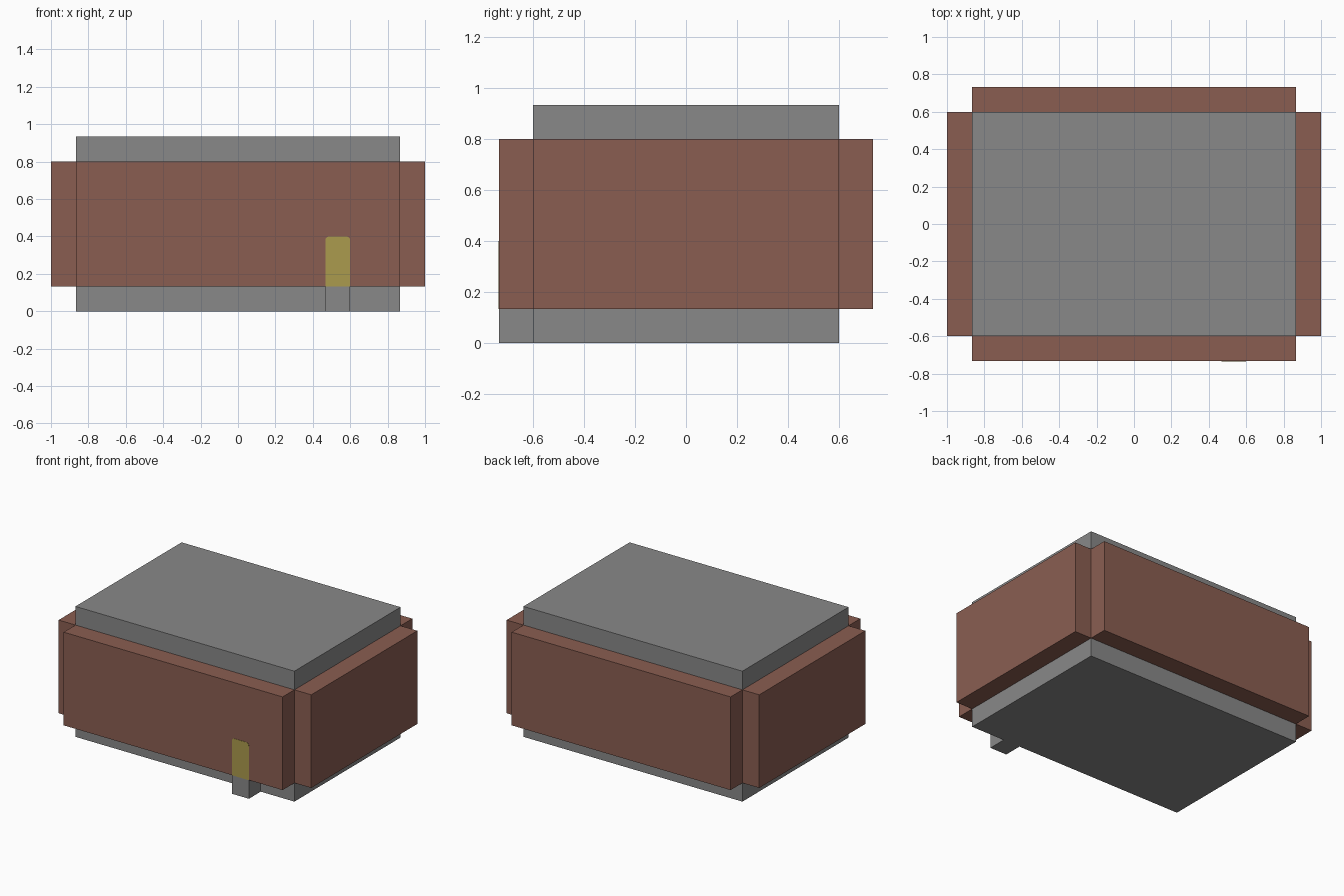
import bpy, bmesh

if "Cube" in bpy.data.objects:
    bpy.data.objects.remove(bpy.data.objects["Cube"], do_unlink=True)


def material(name, colour):
    mat = bpy.data.materials.new(name)
    mat.use_nodes = True
    mat.diffuse_color = (*colour, 1)
    mat.node_tree.nodes["Principled BSDF"].inputs["Base Color"].default_value = (*colour, 1)
    return mat


def box(name, low, high, mat, top_radius=0):
    """Axis-aligned box; top_radius rounds the two upper edges along y."""
    bm = bmesh.new()
    bmesh.ops.create_cube(bm, size=1)
    for v in bm.verts:
        v.co = [lo + (c + 0.5) * (hi - lo) for c, lo, hi in zip(v.co, low, high)]
    if top_radius:
        edges = [e for e in bm.edges
                 if all(v.co.z > high[2] - 0.001 for v in e.verts)
                 and abs(e.verts[0].co.x - e.verts[1].co.x) < 0.001]
        bmesh.ops.bevel(bm, geom=edges, offset=top_radius, segments=3,
                        profile=0.5, affect='EDGES')
    mesh = bpy.data.meshes.new(name)
    bm.to_mesh(mesh)
    bm.free()
    mesh.materials.append(mat)
    obj = bpy.data.objects.new(name, mesh)
    bpy.context.collection.objects.link(obj)
    return obj


grey = material("concrete grey", (0.25, 0.25, 0.25))
brown = material("brick brown", (0.255, 0.111, 0.083))
yellow = material("door yellow", (0.41, 0.325, 0.075))

# Unit step shared by the wall thickness, base, roof and door width
T = 2 / 15
X, Y = 1 - T, 0.6
WALL_LOW, WALL_HIGH, TOP = T, 6 * T, 7 * T

# Core: visible as base and roof
box("core_block", (-X, -Y, 0), (X, Y, TOP), grey)

# Raised brick walls on all four sides
for side, word_x, word_y in ((-1, "right", "front"), (1, "left", "back")):
    xs = sorted((side * X, side * (X + T)))
    ys = sorted((side * Y, side * (Y + T)))
    box(word_x + "_wall", (xs[0], -Y, WALL_LOW), (xs[1], Y, WALL_HIGH), brown)
    box(word_y + "_wall", (-X, ys[0], WALL_LOW), (X, ys[1], WALL_HIGH), brown)

# Doorstep and door on the front
DOOR = 3.5 * T
FRONT = -Y - T
box("doorstep", (DOOR, FRONT, 0), (DOOR + T, -Y, T), grey)
box("door", (DOOR, FRONT - 0.002, T), (DOOR + T, FRONT + 0.002, 3 * T), yellow, 0.02)
